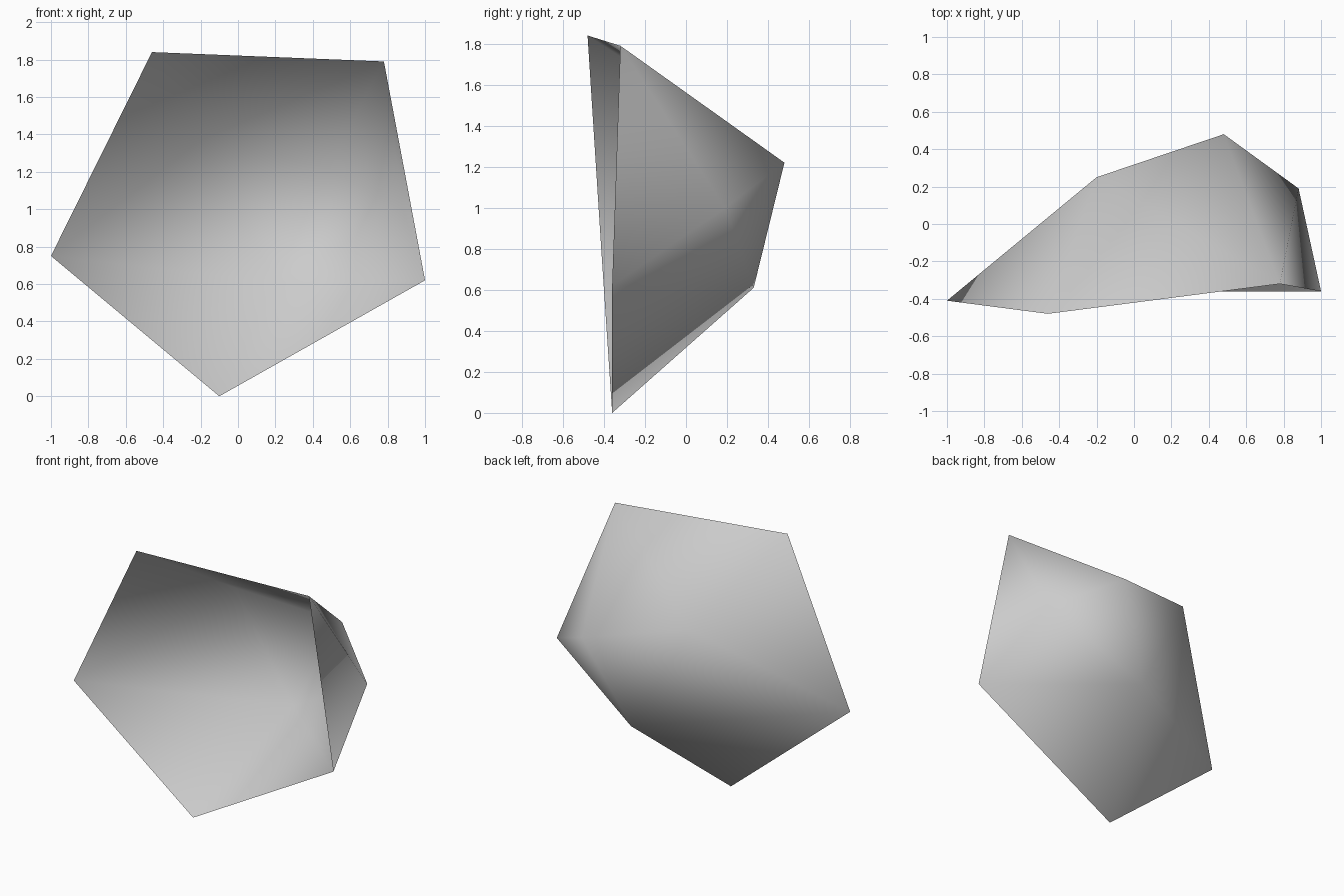
import bpy
import bmesh

cube = bpy.data.objects.get("Cube")
if cube:
    bpy.data.objects.remove(cube, do_unlink=True)

# Plain grey material
grey = bpy.data.materials.new("plain grey")
grey.use_nodes = True
colour = (0.6, 0.6, 0.6, 1)
grey.diffuse_color = colour
grey.node_tree.nodes["Principled BSDF"].inputs["Base Color"].default_value = colour

# Open front rim and the corners of the faceted back
rim_points = [(-0.46, -0.48, 1.84), (0.78, -0.32, 1.79), (1, -0.36, 0.62),
              (-0.1, -0.36, 0), (-1, -0.41, 0.75)]
back_points = [(-0.2, 0.25, 1.37), (0.48, 0.48, 1.22),
               (0.88, 0.19, 1.0), (0.2, 0.33, 0.61)]

# Wrap the corners in a convex skin, then open the front
bm = bmesh.new()
rim = {bm.verts.new(p) for p in rim_points}
for p in back_points:
    bm.verts.new(p)
bmesh.ops.convex_hull(bm, input=bm.verts[:])
bmesh.ops.recalc_face_normals(bm, faces=bm.faces[:])
front = [f for f in bm.faces if all(v in rim for v in f.verts)]
bmesh.ops.delete(bm, geom=front, context="FACES")

# The whole shell is smooth shaded
for face in bm.faces:
    face.smooth = True

mesh = bpy.data.meshes.new("open_shell")
bm.to_mesh(mesh)
bm.free()
mesh.materials.append(grey)
shell = bpy.data.objects.new("open_shell", mesh)
bpy.context.collection.objects.link(shell)
